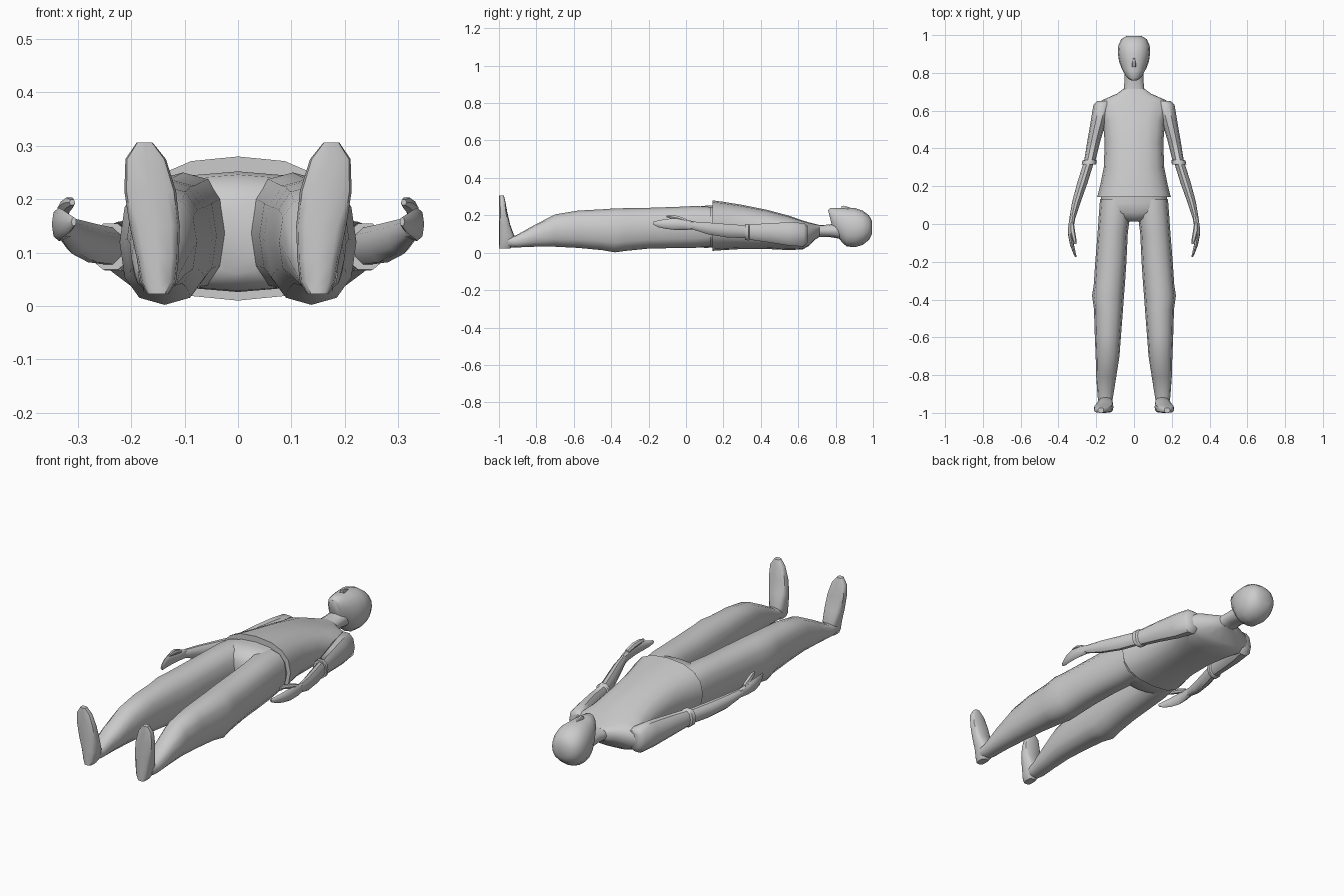
import bpy, bmesh, math


def finish(name, bm, mirror, angle):
    bmesh.ops.recalc_face_normals(bm, faces=bm.faces)
    me = bpy.data.meshes.new(name)
    bm.to_mesh(me)
    bm.free()
    ob = bpy.data.objects.new(name, me)
    bpy.context.collection.objects.link(ob)
    bpy.ops.object.select_all(action='DESELECT')
    ob.select_set(True)
    bpy.context.view_layer.objects.active = ob
    bpy.ops.object.shade_smooth_by_angle(angle=math.radians(angle))
    if mirror:
        ob.modifiers.new("mirror", 'MIRROR').use_mirror_merge = False
    return ob


def loft(name, rings, n=12, power=2.3, mirror=False, axis='y', angle=45):
    """Rings are (position, x0, x1, d0, d1[, tilt]); d is z for axis y and y for axis z."""
    bm = bmesh.new()
    loops = []
    for pos, x0, x1, d0, d1, *tilt in rings:
        loop = []
        for i in range(n):
            a = 2 * math.pi * i / n
            c, s = math.cos(a), math.sin(a)
            u = math.copysign(abs(c) ** (2 / power), c) * (x1 - x0) / 2
            v = math.copysign(abs(s) ** (2 / power), s) * (d1 - d0) / 2
            x, d = (x0 + x1) / 2 + u, (d0 + d1) / 2 + v
            p = pos + (tilt[0] * v if tilt else 0)
            loop.append(bm.verts.new((x, p, d) if axis == 'y' else (x, d, p)))
        loops.append(loop)
    for a, b in zip(loops, loops[1:]):
        for i in range(n):
            j = (i + 1) % n
            bm.faces.new((a[i], a[j], b[j], b[i]))
    bm.faces.new(loops[0])
    bm.faces.new(loops[-1])
    return finish(name, bm, mirror, angle)


def sym(rings):
    return [(y, -w, w, *rest) for y, w, *rest in rings]


# head: tilted rings from the jaw line to the crown
loft("head", sym([
    (0.775, 0.030, 0.100, 0.228, -0.25),
    (0.795, 0.048, 0.075, 0.240, -0.28),
    (0.825, 0.066, 0.050, 0.240, -0.15),
    (0.860, 0.079, 0.033, 0.240),
    (0.905, 0.086, 0.030, 0.238),
    (0.945, 0.083, 0.042, 0.225),
    (0.978, 0.068, 0.068, 0.200),
    (0.995, 0.040, 0.100, 0.170)]), n=16, power=2.2, angle=60)

# nose
loft("nose", sym([
    (0.832, 0.013, 0.215, 0.252),
    (0.845, 0.012, 0.215, 0.254),
    (0.885, 0.006, 0.215, 0.240)]), n=6, power=2)

# neck
loft("neck", sym([
    (0.66, 0.068, 0.065, 0.150),
    (0.71, 0.055, 0.085, 0.148),
    (0.76, 0.050, 0.085, 0.150),
    (0.82, 0.050, 0.075, 0.160)]))

# shirt body, flared at the hem
loft("shirt", sym([
    (0.143, 0.195, 0.010, 0.280),
    (0.200, 0.180, 0.014, 0.272),
    (0.300, 0.160, 0.020, 0.256),
    (0.430, 0.155, 0.020, 0.230),
    (0.550, 0.165, 0.014, 0.198),
    (0.625, 0.195, 0.018, 0.172),
    (0.655, 0.170, 0.035, 0.163),
    (0.690, 0.090, 0.070, 0.154),
    (0.715, 0.057, 0.085, 0.148)]), n=16, power=2.4)

# short sleeves with a turned rim
loft("sleeve", [
    (0.650, 0.120, 0.195, 0.055, 0.145),
    (0.630, 0.120, 0.215, 0.030, 0.162),
    (0.550, 0.145, 0.228, 0.035, 0.165),
    (0.440, 0.178, 0.247, 0.053, 0.160),
    (0.340, 0.203, 0.263, 0.068, 0.152),
    (0.335, 0.197, 0.273, 0.064, 0.156),
    (0.315, 0.201, 0.277, 0.066, 0.156)], mirror=True, n=10)

# forearm
loft("forearm", [
    (0.340, 0.208, 0.262, 0.075, 0.147),
    (0.220, 0.245, 0.300, 0.080, 0.155),
    (0.120, 0.281, 0.327, 0.096, 0.163),
    (0.030, 0.311, 0.342, 0.125, 0.168)], mirror=True, n=10, power=2)

# flat palm and fingers, curling in towards the tip
loft("hand", [
    (0.040, 0.309, 0.340, 0.124, 0.168),
    (-0.010, 0.318, 0.348, 0.122, 0.178),
    (-0.060, 0.323, 0.349, 0.122, 0.184),
    (-0.110, 0.318, 0.339, 0.128, 0.180),
    (-0.150, 0.309, 0.324, 0.137, 0.172),
    (-0.175, 0.303, 0.312, 0.150, 0.166)], mirror=True, n=8)

# thumb
loft("thumb", [
    (0.005, 0.318, 0.340, 0.160, 0.180),
    (-0.040, 0.312, 0.338, 0.172, 0.197),
    (-0.080, 0.305, 0.327, 0.182, 0.204),
    (-0.105, 0.305, 0.316, 0.188, 0.200)], mirror=True, n=6)

# hips of the trousers
loft("hips", sym([
    (0.180, 0.168, 0.030, 0.250),
    (0.110, 0.180, 0.026, 0.252),
    (0.060, 0.180, 0.028, 0.246),
    (0.030, 0.120, 0.040, 0.225),
    (0.012, 0.050, 0.060, 0.200)]), n=16, power=2.5)

# trouser legs
loft("trouser_leg", [
    (0.130, 0.010, 0.180, 0.035, 0.245),
    (0.050, 0.020, 0.186, 0.026, 0.250),
    (-0.050, 0.033, 0.193, 0.025, 0.245),
    (-0.200, 0.040, 0.205, 0.022, 0.240),
    (-0.320, 0.048, 0.213, 0.010, 0.238),
    (-0.380, 0.053, 0.222, 0.002, 0.237),
    (-0.450, 0.058, 0.212, 0.014, 0.232),
    (-0.580, 0.068, 0.208, 0.026, 0.225),
    (-0.700, 0.077, 0.203, 0.032, 0.205),
    (-0.810, 0.094, 0.200, 0.032, 0.148),
    (-0.910, 0.110, 0.193, 0.028, 0.092),
    (-0.950, 0.118, 0.187, 0.030, 0.090)], mirror=True, n=12, power=2.4)

# shoes standing upright, soles flat at the front
loft("shoe", [
    (0.022, 0.130, 0.170, -1.0, -0.940),
    (0.045, 0.116, 0.182, -1.0, -0.920),
    (0.090, 0.111, 0.190, -1.0, -0.918),
    (0.150, 0.109, 0.203, -1.0, -0.940),
    (0.215, 0.116, 0.213, -1.0, -0.955),
    (0.275, 0.135, 0.211, -1.0, -0.966),
    (0.306, 0.160, 0.190, -1.0, -0.974)],
    mirror=True, n=12, power=3.2, axis='z')
